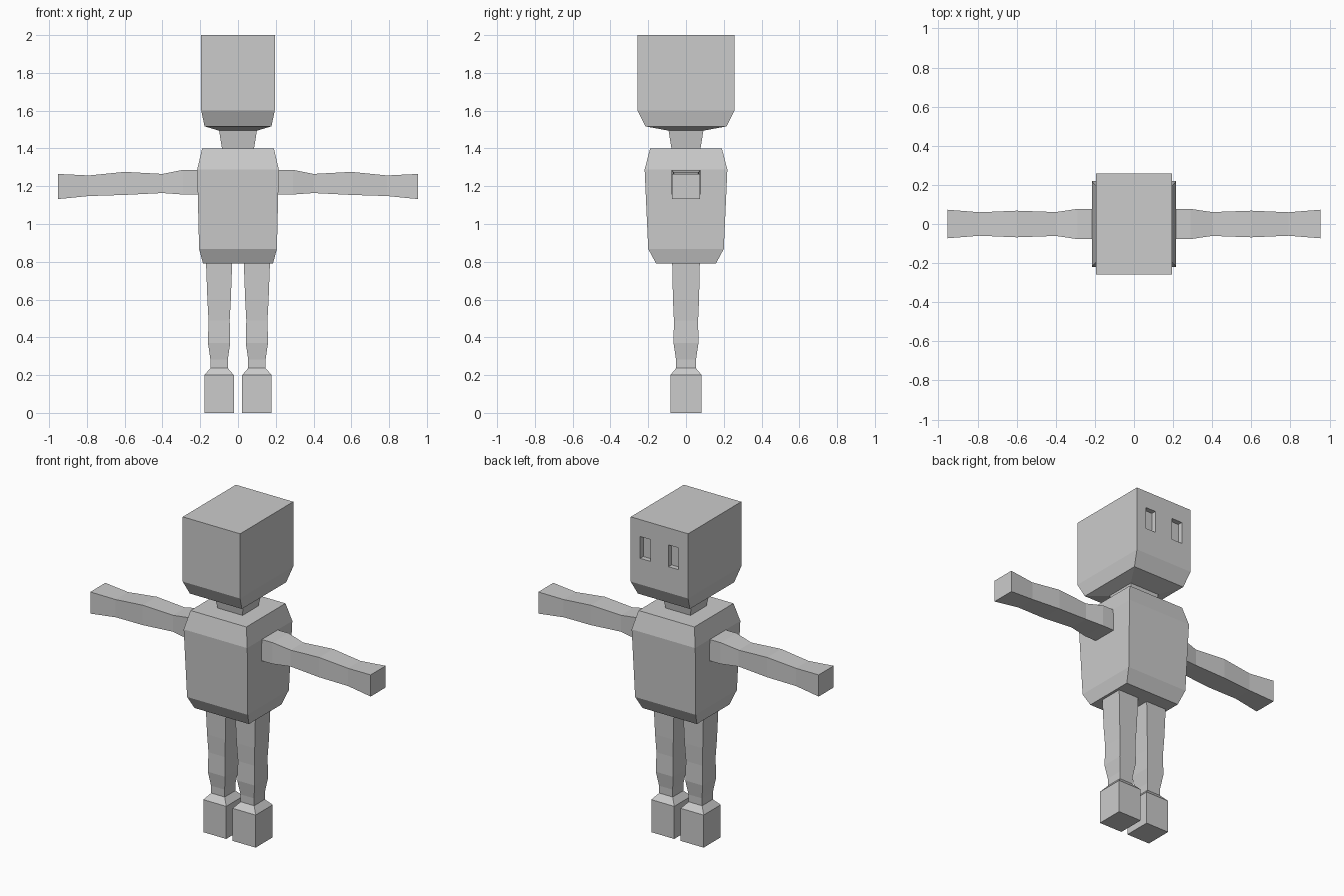
import bpy, bmesh
from mathutils import Vector

if "Cube" in bpy.data.objects:
    bpy.data.objects.remove(bpy.data.objects["Cube"])

grey = bpy.data.materials.new("plain grey")
grey.diffuse_color = (0.6, 0.6, 0.6, 1)
grey.use_nodes = True
grey.node_tree.nodes["Principled BSDF"].inputs["Base Color"].default_value = grey.diffuse_color


def loft(name, rings, cap_start=True, cap_end=True):
    """Join four-cornered rings into a faceted solid."""
    bm = bmesh.new()
    loops = [[bm.verts.new(p) for p in ring] for ring in rings]
    for a, b in zip(loops, loops[1:]):
        for i in range(4):
            j = (i + 1) % 4
            bm.faces.new((a[i], a[j], b[j], b[i]))
    if cap_start:
        bm.faces.new(loops[0][::-1])
    if cap_end:
        bm.faces.new(loops[-1])
    bmesh.ops.recalc_face_normals(bm, faces=bm.faces)
    mesh = bpy.data.meshes.new(name)
    bm.to_mesh(mesh)
    bm.free()
    mesh.materials.append(grey)
    ob = bpy.data.objects.new(name, mesh)
    bpy.context.collection.objects.link(ob)
    return ob


def level(z, hx, hy, cx=0.0, cy=0.0):
    """Horizontal rectangle at height z."""
    return [Vector((cx + sx * hx, cy + sy * hy, z))
            for sx, sy in ((-1, -1), (1, -1), (1, 1), (-1, 1))]


def upright(x, z0, z1, hy):
    """Vertical rectangle at distance x along the arm."""
    return [Vector((x, y, z)) for y, z in ((-hy, z0), (hy, z0), (hy, z1), (-hy, z1))]


# Torso with bevelled shoulders and hips
loft("torso", [level(0.79, 0.185, 0.158), level(0.868, 0.206, 0.20),
               level(1.288, 0.216, 0.219), level(1.40, 0.19, 0.19)])

# Head and neck in one piece, chin tapering in to the neck
head = loft("head", [level(1.40, 0.085, 0.077), level(1.494, 0.10, 0.092),
                     level(1.517, 0.177, 0.215), level(1.602, 0.195, 0.258),
                     level(2.0, 0.195, 0.258)], cap_start=False)

# Profiles: leg (z, half x, half y) and arm (x, bottom, top, half y)
leg = [(0, 0.078, 0.083), (0.20, 0.078, 0.083), (0.237, 0.046, 0.052),
       (0.283, 0.046, 0.053), (0.37, 0.059, 0.066), (0.49, 0.056, 0.064),
       (0.60, 0.062, 0.069), (0.79, 0.069, 0.073)]
arm = [(0.205, 1.156, 1.287, 0.077), (0.29, 1.156, 1.287, 0.077),
       (0.40, 1.164, 1.265, 0.061), (0.60, 1.154, 1.276, 0.068),
       (0.79, 1.148, 1.257, 0.060), (0.953, 1.132, 1.265, 0.073)]

for side, s in (("left", -1), ("right", 1)):
    loft(side + "_leg", [level(z, hx, hy, s * 0.10) for z, hx, hy in leg], cap_end=False)
    loft(side + "_arm", [upright(s * x, a, b, hy) for x, a, b, hy in arm], cap_start=False)

    # Recessed eye slot cut into the +y side of the head
    cutter = loft(side + "_eye_cutter", [level(z, 0.035, 0.04, s * 0.096, 0.268)
                                         for z in (1.762, 1.896)])
    cutter.hide_render = True
    cutter.display_type = 'WIRE'
    cut = head.modifiers.new(side + "_eye", 'BOOLEAN')
    cut.object = cutter
    cut.operation = 'DIFFERENCE'
    cut.solver = 'EXACT'
